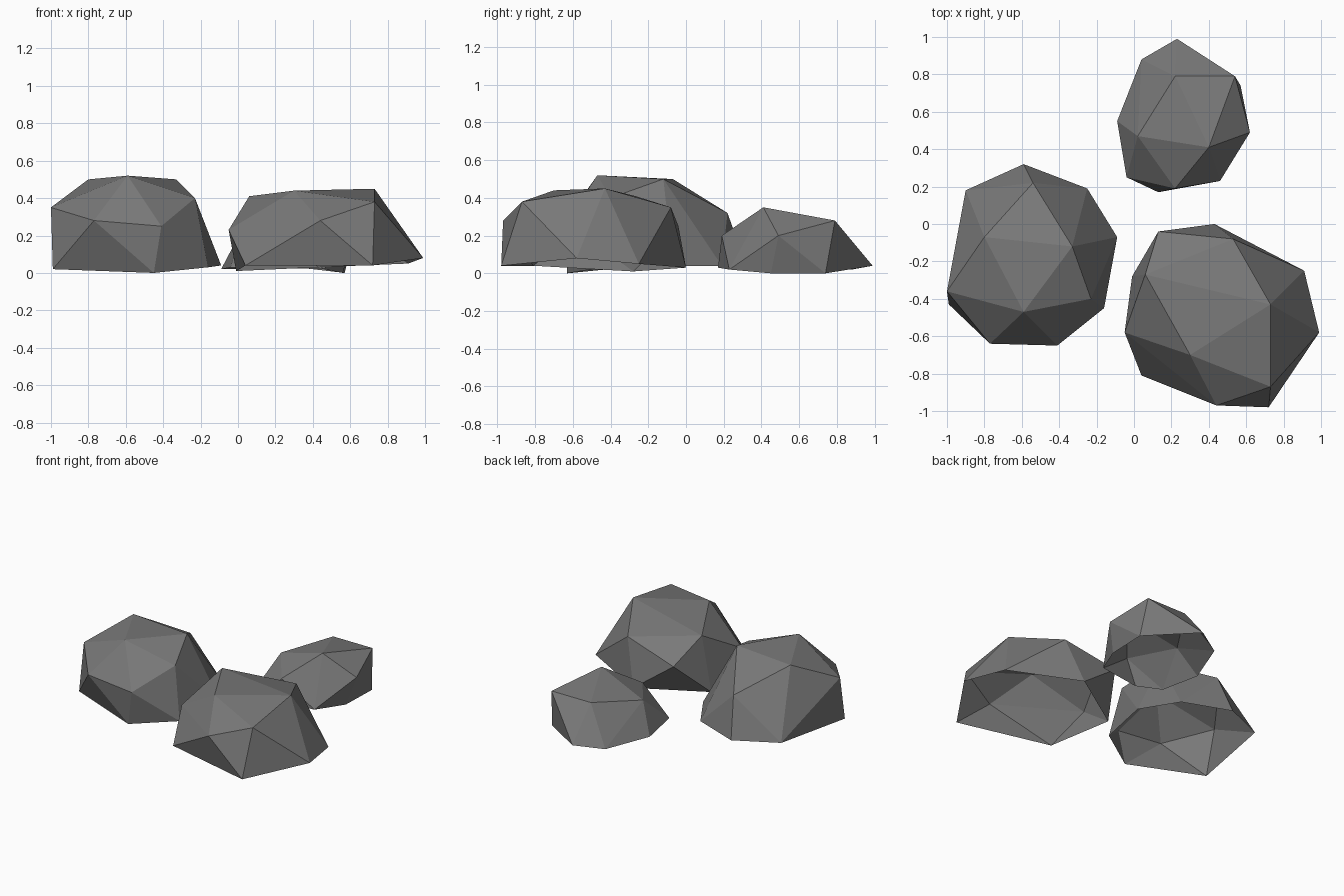
import bpy
import bmesh
from mathutils import Vector

# Remove the default cube only
default_cube = bpy.data.objects.get("Cube")
if default_cube:
    bpy.data.objects.remove(default_cube, do_unlink=True)

# One flat stone colour
STONE_COLOUR = (0.19, 0.19, 0.19, 1.0)
stone = bpy.data.materials.new("dark_grey_stone")
stone.use_nodes = True
stone.diffuse_color = STONE_COLOUR
for node in stone.node_tree.nodes:
    if node.type == 'BSDF_PRINCIPLED':
        node.inputs["Base Color"].default_value = STONE_COLOUR
        node.inputs["Roughness"].default_value = 0.9

HUNDREDTH = 0.01


def make_rock(name, ground_rim, crown):
    """Faceted boulder: convex hull around a rim and crown corners, open underneath."""
    bm = bmesh.new()
    for corner in ground_rim + crown:
        bm.verts.new(Vector(corner) * HUNDREDTH)
    bmesh.ops.convex_hull(bm, input=list(bm.verts), use_existing_faces=False)
    bmesh.ops.recalc_face_normals(bm, faces=list(bm.faces))
    bm.normal_update()

    # Open the underside
    underside = [face for face in bm.faces if face.normal.z < -0.75]
    bmesh.ops.delete(bm, geom=underside, context='FACES')

    # Drop corners that ended up inside the hull
    loose = [vert for vert in bm.verts if not vert.link_faces]
    bmesh.ops.delete(bm, geom=loose, context='VERTS')

    mesh = bpy.data.meshes.new(name)
    bm.to_mesh(mesh)
    bm.free()
    mesh.materials.append(stone)
    for polygon in mesh.polygons:
        polygon.use_smooth = False
    rock = bpy.data.objects.new(name, mesh)
    bpy.context.scene.collection.objects.link(rock)
    return rock


# Tall rock on the right-hand side (corners in hundredths of a unit)
make_rock(
    "tall_rock",
    ground_rim=[(-99, -43, 2), (-45, -63, 0), (-16, -45, 3), (-9, -7, 4),
                (-25, 19, 4), (-59, 32, 4), (-90, 18, 5)],
    crown=[(-100, -36, 35), (-77, -64, 28), (-41, -65, 25), (-23, -40, 40),
           (-59, -47, 52), (-33, -12, 50), (-80, -7, 50), (-54, 22, 32)],
)

# Wide rock at the front left
make_rock(
    "wide_rock",
    ground_rim=[(4, -81, 4), (72, -98, 4), (99, -58, 8), (91, -25, 5),
                (43, 0, 3), (-1, -28, 1)],
    crown=[(-5, -58, 23), (44, -97, 28), (73, -87, 38), (30, -70, 44),
           (73, -43, 45), (53, -8, 35), (13, -4, 25), (6, -27, 41)],
)

# Small rock at the back
make_rock(
    "small_rock",
    ground_rim=[(23, 99, 4), (4, 88, 2), (-9, 55, 2), (-4, 25, 3),
                (13, 17, 3), (46, 23, 2), (56, 45, 0), (57, 74, 0)],
    crown=[(62, 49, 20), (54, 79, 28), (22, 79, 28), (2, 47, 23),
           (22, 19, 20), (40, 41, 35)],
)
